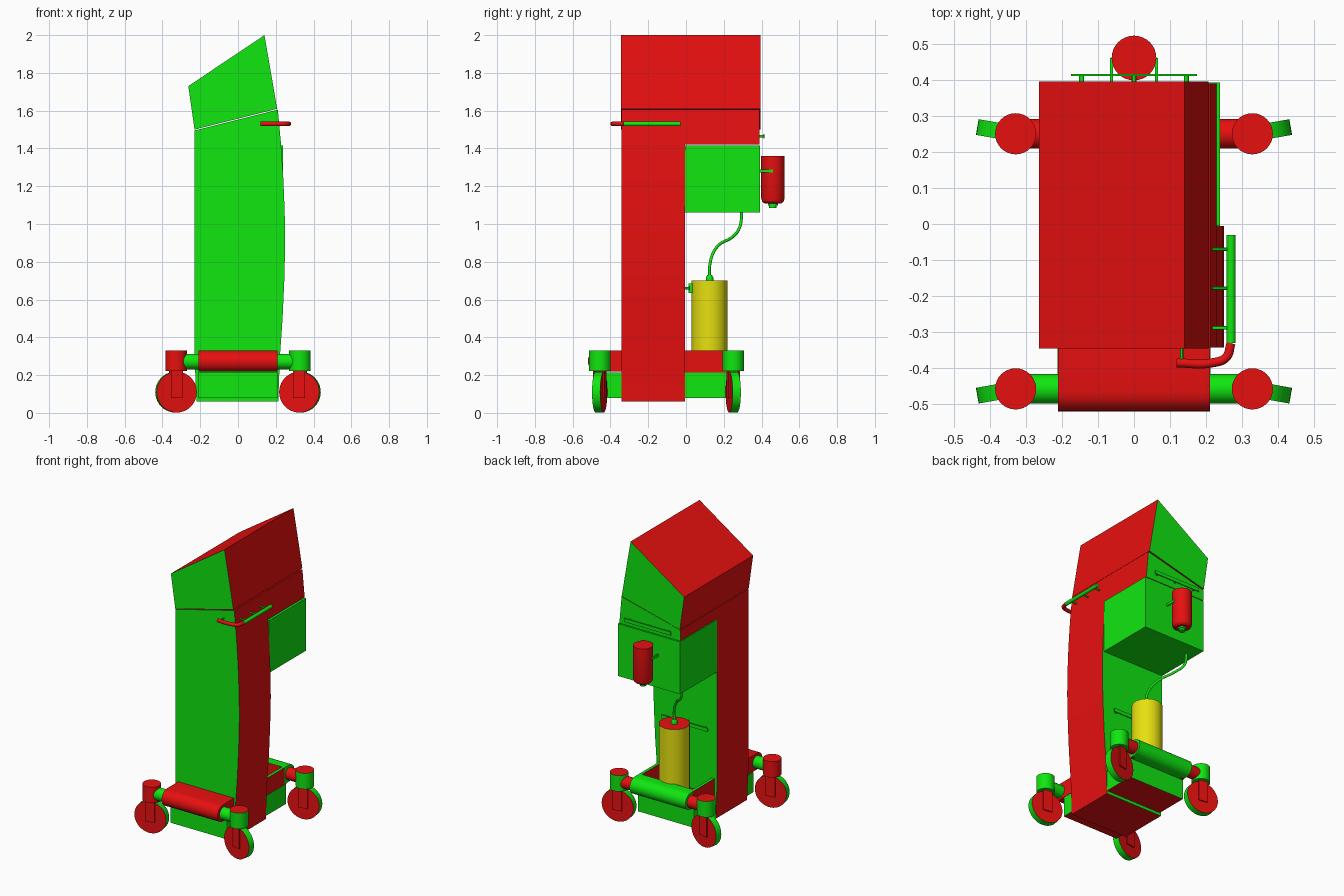
import bpy, bmesh, math
from mathutils import Matrix, Vector

cube = bpy.data.objects.get("Cube")
if cube:
    bpy.data.objects.remove(cube, do_unlink=True)


def material(name, rgb):
    m = bpy.data.materials.new(name)
    m.use_nodes = True
    m.diffuse_color = (*rgb, 1)
    m.node_tree.nodes["Principled BSDF"].inputs["Base Color"].default_value = (*rgb, 1)
    return m


RED = material("red", (0.8, 0.005, 0.005))
GREEN = material("green", (0.005, 0.8, 0.005))
YELLOW = material("yellow", (0.8, 0.75, 0.005))
parts = []


def finish(name, bm, mat, other=None, rule=None):
    """Make an object; faces whose normal meets the rule get the other colour."""
    bmesh.ops.recalc_face_normals(bm, faces=bm.faces)
    bm.normal_update()
    if rule:
        for f in bm.faces:
            f.material_index = int(rule(f.normal))
    me = bpy.data.meshes.new(name)
    bm.to_mesh(me)
    bm.free()
    me.materials.append(mat)
    if other:
        me.materials.append(other)
    ob = bpy.data.objects.new(name, me)
    bpy.context.collection.objects.link(ob)
    parts.append(ob)
    return ob


def box(name, x, y, z, mat, other=None, rule=None):
    bm = bmesh.new()
    bmesh.ops.create_cube(bm, size=1)
    for v in bm.verts:
        v.co = [r[0] if c < 0 else r[1] for c, r in zip(v.co, (x, y, z))]
    return finish(name, bm, mat, other, rule)


def prism(name, profile, axis, a, b, mat, other=None, rule=None):
    """Extrude an outline: (x, z) along y, or (y, z) along x."""
    bm = bmesh.new()
    place = (lambda p: (p[0], a, p[1])) if axis == "y" else (lambda p: (a, p[0], p[1]))
    face = bm.faces.new([bm.verts.new(place(p)) for p in profile])
    new = bmesh.ops.extrude_face_region(bm, geom=[face])["geom"]
    step = (0, b - a, 0) if axis == "y" else (b - a, 0, 0)
    bmesh.ops.translate(bm, vec=step, verts=[g for g in new if isinstance(g, bmesh.types.BMVert)])
    return finish(name, bm, mat, other, rule)


def rod(name, start, end, r, mat, other=None, rule=None, n=32):
    bm = bmesh.new()
    start, end = Vector(start), Vector(end)
    d = end - start
    turn = Vector((0, 0, 1)).rotation_difference(d).to_matrix().to_4x4()
    bmesh.ops.create_cone(bm, cap_ends=True, segments=n, radius1=r, radius2=r, depth=d.length,
                          matrix=Matrix.Translation((start + end) / 2) @ turn)
    return finish(name, bm, mat, other, rule)


def lathe(name, profile, x, y, mat, n=32):
    bm = bmesh.new()
    vs = [bm.verts.new((r, 0, z)) for r, z in profile]
    es = [bm.edges.new(p) for p in zip(vs, vs[1:])]
    bmesh.ops.spin(bm, geom=vs + es, axis=(0, 0, 1), cent=(0, 0, 0), steps=n, angle=2 * math.pi)
    bmesh.ops.remove_doubles(bm, verts=bm.verts, dist=0.0005)
    bmesh.ops.translate(bm, verts=bm.verts, vec=(x, y, 0))
    return finish(name, bm, mat)


def tube(name, points, r, mat):
    cu = bpy.data.curves.new(name, "CURVE")
    cu.dimensions = "3D"
    cu.bevel_depth, cu.bevel_resolution, cu.use_fill_caps = r, 3, True
    sp = cu.splines.new("BEZIER")
    sp.bezier_points.add(len(points) - 1)
    for bp, p in zip(sp.bezier_points, points):
        bp.co = p
        bp.handle_left_type = bp.handle_right_type = "AUTO"
    cu.materials.append(mat)
    bpy.context.collection.objects.link(bpy.data.objects.new(name, cu))


def faces_y(n):
    return abs(n.y) > 0.5


def faces_up(n):
    return n.z > 0.9


# Column with bulging side, upper body and slanted head
column = [(-0.22, 0.06), (0.213, 0.06), (0.222, 0.3), (0.236, 0.5), (0.245, 0.7), (0.25, 0.9),
          (0.247, 1.07), (0.24, 1.24), (0.228, 1.42), (-0.23, 1.42), (-0.23, 0.3)]
prism("column", column, "y", -0.342, -0.005, RED, GREEN, faces_y)
upper = [(-0.23, 1.42), (0.228, 1.42), (0.211, 1.605), (-0.23, 1.495)]
prism("upper_body", upper, "y", -0.342, 0.39, RED, GREEN, faces_y)
head = [(-0.23, 1.5), (0.207, 1.61), (0.173, 1.81), (0.14, 2.0), (-0.263, 1.73)]
prism("head", head, "y", -0.345, 0.395, RED, GREEN, faces_y)
box("rear_cabinet", (-0.23, 0.238), (-0.005, 0.392), (1.06, 1.415), GREEN)

# Base, front bumper and rear tray
box("base", (-0.212, 0.212), (-0.42, 0.215), (0.08, 0.215), GREEN, RED, lambda n: n.z < -0.5)


def round_end(cy, back, direction, r=0.056, cz=0.274):
    arc = [math.pi * i / 12 - math.pi / 2 for i in range(13)]
    pts = [(cy + direction * r * math.cos(t), cz + r * math.sin(t)) for t in arc]
    return pts + [(back, cz + r), (back, cz - r)]


prism("front_bumper", round_end(-0.464, -0.342, -1), "x", -0.21, 0.21, RED)
prism("rear_bumper", round_end(0.25, 0.2, 1), "x", -0.21, 0.21, GREEN, RED, lambda n: n.y < -0.9)
for side, s in (("left", 1), ("right", -1)):
    box(side + "_tray_rail", sorted((s * 0.19, s * 0.21)), (-0.005, 0.23), (0.215, 0.33),
        RED, GREEN, faces_up)
box("tray_floor", (-0.19, 0.19), (-0.005, 0.2), (0.21, 0.22), RED)

# Four casters
for end, y, d in (("front", -0.457, -1), ("rear", 0.25, 1)):
    for side, s in (("left", 1), ("right", -1)):
        tag = f"{end}_{side}_"
        x = s * 0.328
        body = RED if (d, s) == (-1, -1) else GREEN
        rod(tag + "axle", (s * 0.2, y, 0.272), (x, y, 0.272), 0.041, GREEN if d < 0 else RED)
        rod(tag + "post", (x, y, 0.222), (x, y, 0.33), 0.057, body, RED, faces_up)
        wheel = rod(tag + "wheel", (0, -0.022, 0), (0, 0.022, 0), 0.108, GREEN, RED, faces_y, 40)
        fork = [box(f"{tag}fork_{i}", (-0.032, 0.032), (yy - 0.004, yy + 0.004), (-0.03, 0.118), RED)
                for i, yy in enumerate((-0.027, 0.027))]
        # The tread rule only holds for the two flat discs
        for p in wheel.data.polygons:
            p.material_index = int(abs(p.normal.y) > 0.9)
        for ob in [wheel] + fork:
            ob.location = (x, y, 0.11)
            ob.rotation_euler.z = math.radians(10) * s * d

# Rear accessory rails
for name, y, z in (("upper", 0.39, 1.465), ("lower", -0.005, 0.66)):
    box(name + "_rail", (-0.175, 0.175), (y + 0.02, y + 0.026), (z - 0.012, z + 0.012), GREEN)
    for i, x in enumerate((-0.145, 0, 0.145)):
        rod(f"{name}_rail_mount_{i}", (x, y - 0.005, z), (x, y + 0.022, z), 0.007, GREEN, n=12)

# Hanging canister with neck and bracket
lathe("canister", [(0, 1.36), (0.062, 1.36), (0.062, 1.135), (0.056, 1.118), (0.043, 1.108), (0, 1.108)],
      0, 0.46, RED)
lathe("canister_neck", [(0, 1.11), (0.026, 1.11), (0.026, 1.098), (0.02, 1.098), (0.02, 1.086), (0, 1.086)],
      0, 0.46, GREEN, 20)
for side, s in (("left", 1), ("right", -1)):
    box(side + "_canister_arm", sorted((s * 0.058, s * 0.066)), (0.388, 0.46), (1.272, 1.288), GREEN)

# Gas cylinder with cap, valve, clamp and hose
rod("gas_cylinder", (0, 0.125, 0.22), (0, 0.125, 0.7), 0.095, YELLOW, RED, faces_up, 40)
lathe("cylinder_valve", [(0, 0.73), (0.012, 0.73), (0.02, 0.715), (0.02, 0.699), (0, 0.699)],
      0, 0.125, GREEN, 20)
box("cylinder_clamp", (-0.03, 0.03), (0.012, 0.036), (0.635, 0.685), GREEN)
tube("hose", [(0, 0.125, 0.71), (0, 0.127, 0.79), (-0.05, 0.165, 0.88), (-0.12, 0.25, 0.935),
              (-0.165, 0.285, 0.985), (-0.175, 0.296, 1.07)], 0.008, GREEN)

# Push handle wrapping the front corner
tube("handle_side", [(0.269, -0.03, 1.53), (0.269, -0.18, 1.53), (0.269, -0.33, 1.53)], 0.0125, GREEN)
tube("handle_front", [(0.269, -0.33, 1.53), (0.255, -0.37, 1.53), (0.215, -0.385, 1.53),
                      (0.118, -0.385, 1.53)], 0.0125, RED)
for i, y in enumerate((-0.07, -0.178, -0.288)):
    rod(f"handle_mount_{i}", (0.21, y, 1.53), (0.269, y, 1.53), 0.005, GREEN, n=12)
rod("handle_mount_front", (0.132, -0.34, 1.53), (0.132, -0.385, 1.53), 0.005, GREEN, n=12)

# Smooth curved surfaces, keep hard edges
bpy.ops.object.select_all(action="DESELECT")
for ob in parts:
    ob.select_set(True)
bpy.context.view_layer.objects.active = parts[0]
bpy.ops.object.shade_smooth_by_angle(angle=math.radians(30))
